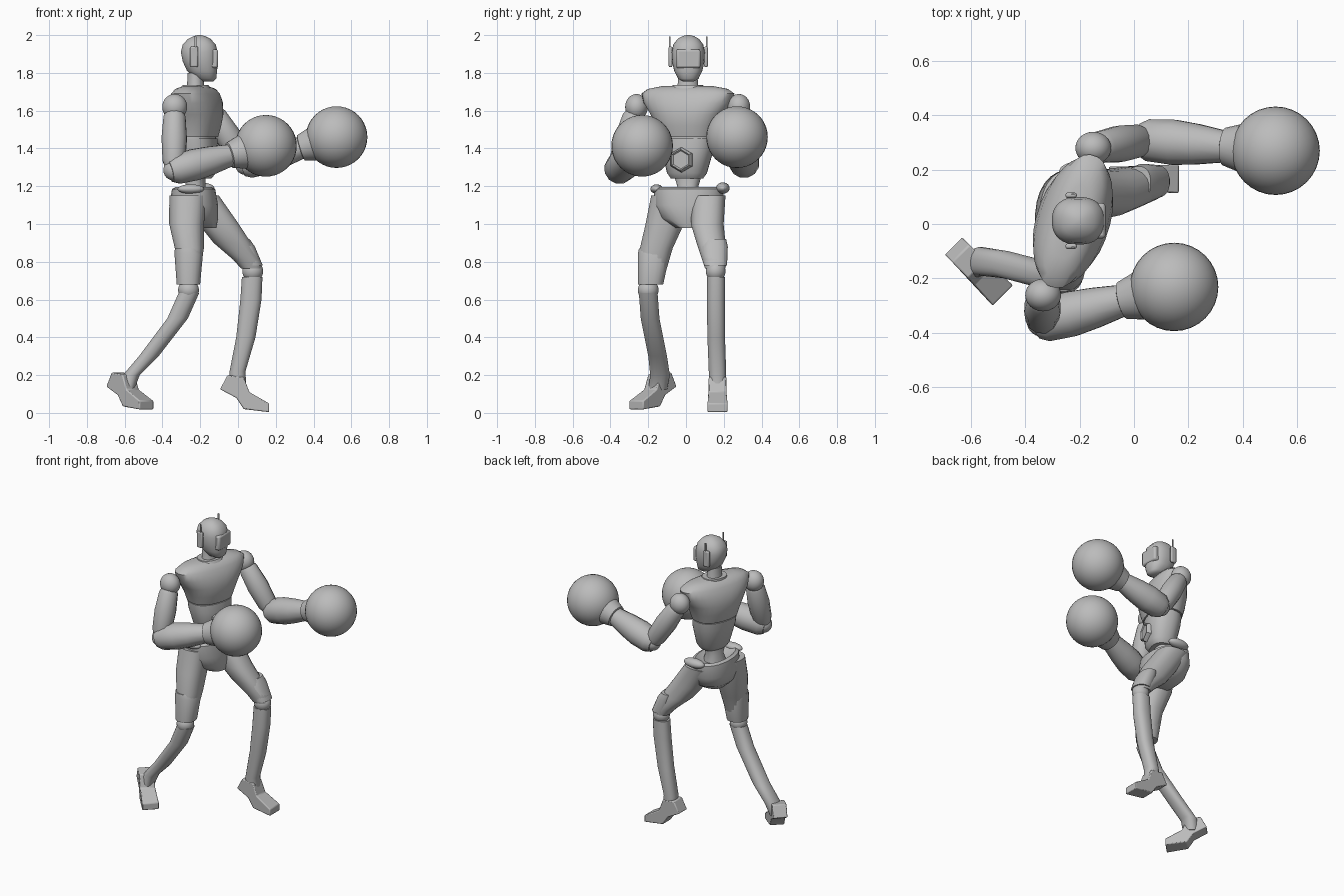
import bpy, bmesh, math
from mathutils import Vector, Matrix

if "Cube" in bpy.data.objects:
    bpy.data.objects.remove(bpy.data.objects["Cube"])

grey = bpy.data.materials.new("plain grey")
grey.use_nodes = True
tone = (0.5, 0.5, 0.5, 1)
grey.diffuse_color = tone
grey.node_tree.nodes["Principled BSDF"].inputs["Base Color"].default_value = tone


def finish(name, bm, angle=40, bevel=0):
    bmesh.ops.recalc_face_normals(bm, faces=bm.faces)
    mesh = bpy.data.meshes.new(name)
    bm.to_mesh(mesh)
    bm.free()
    mesh.materials.append(grey)
    obj = bpy.data.objects.new(name, mesh)
    bpy.context.collection.objects.link(obj)
    bpy.ops.object.select_all(action="DESELECT")
    bpy.context.view_layer.objects.active = obj
    obj.select_set(True)
    bpy.ops.object.shade_smooth_by_angle(angle=math.radians(angle))
    if bevel:
        mod = obj.modifiers.new("soft edges", "BEVEL")
        mod.width, mod.segments = bevel, 2
    return obj


def skin(name, rings, angle=40):
    """Join rings of points into a closed skin."""
    bm = bmesh.new()
    loops = [[bm.verts.new(p) for p in ring] for ring in rings]
    n = len(loops[0])
    for low, high in zip(loops, loops[1:]):
        for i in range(n):
            j = (i + 1) % n
            bm.faces.new((low[i], low[j], high[j], high[i]))
    bm.faces.new(loops[0][::-1])
    bm.faces.new(loops[-1])
    return finish(name, bm, angle)


def oval(center, u, v, n=24, square=1.0):
    """Ellipse, or a squarer one when square is below one."""
    pts = []
    for i in range(n):
        a = math.tau * (i + 0.5) / n
        c, s = math.cos(a), math.sin(a)
        pts.append(Vector(center)
                   + u * math.copysign(abs(c) ** square, c)
                   + v * math.copysign(abs(s) ** square, s))
    return pts


def body(name, center, slices, yaw=0.0, square=0.85, angle=50):
    """Level slices: height, half depth, half width, forward shift."""
    fwd = Vector((math.cos(yaw), math.sin(yaw), 0))
    side = Vector((-fwd.y, fwd.x, 0))
    rings = [oval(Vector((*center, z)) + fwd * shift, fwd * d, side * w, 28, square)
             for z, d, w, shift in slices]
    return skin(name, rings, angle)


def leg(name, slices, square=0.85):
    """Level slices: height, x range, y range."""
    rings = [oval(((a + b) / 2, (c + d) / 2, z), Vector(((b - a) / 2, 0, 0)),
                  Vector((0, (d - c) / 2, 0)), 20, square)
             for z, a, b, c, d in slices]
    return skin(name, rings)


def tube(name, start, end, radii, n=20):
    """Straight part: fraction along the axis and radius."""
    start, end = Vector(start), Vector(end)
    axis = (end - start).normalized()
    u = axis.cross(Vector((0, 0, 1))).normalized()
    v = axis.cross(u)
    return skin(name, [oval(start.lerp(end, t), u * r, v * r, n) for t, r in radii])


def ball(name, center, size):
    bm = bmesh.new()
    bmesh.ops.create_uvsphere(bm, u_segments=32, v_segments=20, radius=1)
    bm.transform(Matrix.Translation(center) @ Matrix.Diagonal((*size, 1)))
    return finish(name, bm)


def box(name, center, size, bevel=0.008):
    bm = bmesh.new()
    bmesh.ops.create_cube(bm, size=1)
    bm.transform(Matrix.Translation(center) @ Matrix.Diagonal((*size, 1)))
    return finish(name, bm, 30, bevel)


# Head with face plate and ear fins
head_y = 0.012
body("head", (-0.2, head_y), [
    (1.755, 0.03, 0.03, 0.04), (1.77, 0.055, 0.055, 0.03), (1.81, 0.08, 0.075, 0.01),
    (1.86, 0.093, 0.086, 0), (1.91, 0.098, 0.088, -0.005), (1.95, 0.088, 0.08, -0.005),
    (1.98, 0.06, 0.057, -0.005), (1.995, 0.03, 0.03, -0.005), (2, 0.01, 0.01, -0.005)])
box("face_plate", (-0.135, head_y, 1.875), (0.06, 0.13, 0.1), 0.012)
for side, label in ((1, "left"), (-1, "right")):
    box(label + "_ear_fin", (-0.232, head_y + side * 0.094, 1.885), (0.042, 0.02, 0.11))
    box(label + "_antenna", (-0.225, head_y + side * 0.098, 1.955), (0.01, 0.006, 0.075), 0)

# Neck and torso, turned towards the right hand
turn = -0.31
center = (-0.225, 0.01)
body("neck", center, [(1.69, 0.055, 0.065, 0), (1.73, 0.045, 0.055, 0),
                      (1.8, 0.042, 0.05, 0)], 0, 1)
body("collar", center, [(1.69, 0.08, 0.1, 0.01), (1.735, 0.065, 0.08, 0),
                        (1.735, 0.05, 0.065, 0)], turn)
body("chest", center, [
    (1.46, 0.112, 0.15, 0), (1.52, 0.128, 0.17, 0), (1.58, 0.135, 0.2, 0),
    (1.64, 0.125, 0.24, 0), (1.69, 0.1, 0.255, 0), (1.715, 0.08, 0.22, 0),
    (1.73, 0.05, 0.14, 0)], turn)
body("abdomen", center, [
    (1.24, 0.065, 0.085, 0.015), (1.27, 0.09, 0.105, 0.015),
    (1.4, 0.108, 0.14, 0.005), (1.453, 0.108, 0.145, 0)], turn)
body("chest_seam", center, [(1.44, 0.1, 0.138, 0), (1.47, 0.1, 0.138, 0)], turn)
body("waist", center, [(1.1, 0.075, 0.09, 0), (1.2, 0.05, 0.055, 0), (1.26, 0.05, 0.075, 0)], turn)

# Six-sided buckle on the belly, with a raised rim
fwd = Vector((math.cos(turn), math.sin(turn), 0))
middle = Vector((*center, 1.34))
tube("buckle", middle + fwd * 0.08, middle + fwd * 0.13,
     [(0, 0.068), (0.8, 0.066), (1, 0.056), (0.85, 0.048)], 6)

# Pelvis with flared hips
body("pelvis", (-0.235, 0.015), [
    (1.155, 0.05, 0.08, 0), (1.195, 0.095, 0.165, 0), (1.185, 0.115, 0.185, 0),
    (1.1, 0.13, 0.185, 0), (1.03, 0.12, 0.15, 0.01), (0.98, 0.09, 0.07, 0.03)], 0, 0.9)
ball("right_hip_flare", (-0.25, -0.155, 1.185), (0.07, 0.033, 0.025))
ball("left_hip_flare", (-0.2, 0.195, 1.19), (0.075, 0.036, 0.03))

# Legs: right one trailing, left one stepping forward
leg("right_thigh", [
    (1.15, -0.365, -0.16, -0.185, 0.02), (1, -0.365, -0.18, -0.215, -0.01),
    (0.87, -0.335, -0.18, -0.245, -0.07), (0.75, -0.32, -0.2, -0.252, -0.105),
    (0.68, -0.31, -0.215, -0.25, -0.13)])
leg("right_knee_cover", [
    (0.87, -0.335, -0.2, -0.25, -0.09), (0.84, -0.337, -0.185, -0.256, -0.085),
    (0.68, -0.325, -0.2, -0.256, -0.12)])
leg("left_thigh", [
    (1.15, -0.31, -0.1, 0.03, 0.21), (1, -0.21, 0.005, 0.025, 0.2),
    (0.9, -0.13, 0.07, 0.055, 0.21), (0.81, -0.025, 0.12, 0.085, 0.215),
    (0.765, 0.015, 0.125, 0.1, 0.21)])
leg("left_knee_cover", [
    (0.92, -0.03, 0.062, 0.09, 0.213), (0.88, -0.02, 0.09, 0.08, 0.222),
    (0.78, 0.02, 0.132, 0.095, 0.218)])
ball("right_knee", (-0.262, -0.2, 0.65), (0.055, 0.055, 0.055))
ball("left_knee", (0.078, 0.157, 0.75), (0.055, 0.052, 0.055))
leg("right_shin", [
    (0.635, -0.315, -0.205, -0.25, -0.15), (0.5, -0.375, -0.265, -0.24, -0.14),
    (0.3, -0.525, -0.42, -0.2, -0.1), (0.2, -0.61, -0.52, -0.19, -0.085),
    (0.12, -0.635, -0.55, -0.2, -0.1)])
leg("left_shin", [
    (0.72, 0.02, 0.13, 0.112, 0.207), (0.6, 0.012, 0.125, 0.11, 0.207),
    (0.4, -0.01, 0.093, 0.113, 0.207), (0.22, -0.045, 0.04, 0.12, 0.213),
    (0.12, -0.045, 0.045, 0.125, 0.21)])


# Feet: side profile with a raised heel, widening to the toe
def foot(name, origin, yaw):
    profile = [(-0.095, 0.125), (-0.055, 0.2), (0.03, 0.19), (0.06, 0.11),
               (0.165, 0.05), (0.165, 0.004), (0.03, 0.02), (-0.01, 0.08)]
    place = Matrix.Translation(origin) @ Matrix.Rotation(yaw, 4, "Z")
    bm = bmesh.new()
    rows = [[bm.verts.new(place @ Vector((x, s * (0.045 + max(x, 0) * 0.05), z)))
             for x, z in profile] for s in (-1, 1)]
    for i in range(len(profile)):
        j = (i + 1) % len(profile)
        bm.faces.new((rows[0][i], rows[0][j], rows[1][j], rows[1][i]))
    for row in rows:
        bm.faces.new(row)
    finish(name, bm, 35, 0.006)


foot("left_foot", (0, 0.167, 0), 0)
foot("right_foot", (-0.6, -0.147, 0.014), -math.pi / 4)


# Arms with round gloves
def arm(side, shoulder, elbow, glove):
    ball(side + "_shoulder", shoulder, (0.066, 0.06, 0.068))
    tube(side + "_upper_arm", shoulder, elbow,
         [(0.1, 0.05), (0.16, 0.06), (0.5, 0.069), (0.85, 0.062), (0.98, 0.045)], 12)
    ball(side + "_elbow", elbow, (0.055, 0.055, 0.055))
    tube(side + "_forearm", elbow, glove,
         [(-0.04, 0.06), (0.03, 0.08), (0.22, 0.086), (0.4, 0.077), (0.64, 0.058)], 12)
    tube(side + "_cuff", elbow, glove, [(0.6, 0.055), (0.61, 0.07), (0.74, 0.09)], 24)
    ball(side + "_glove", glove, (0.163, 0.163, 0.163))


arm("right", (-0.335, -0.262, 1.62), (-0.34, -0.36, 1.285), (0.148, -0.232, 1.414))
arm("left", (-0.15, 0.28, 1.62), (0.04, 0.31, 1.315), (0.522, 0.27, 1.46))
